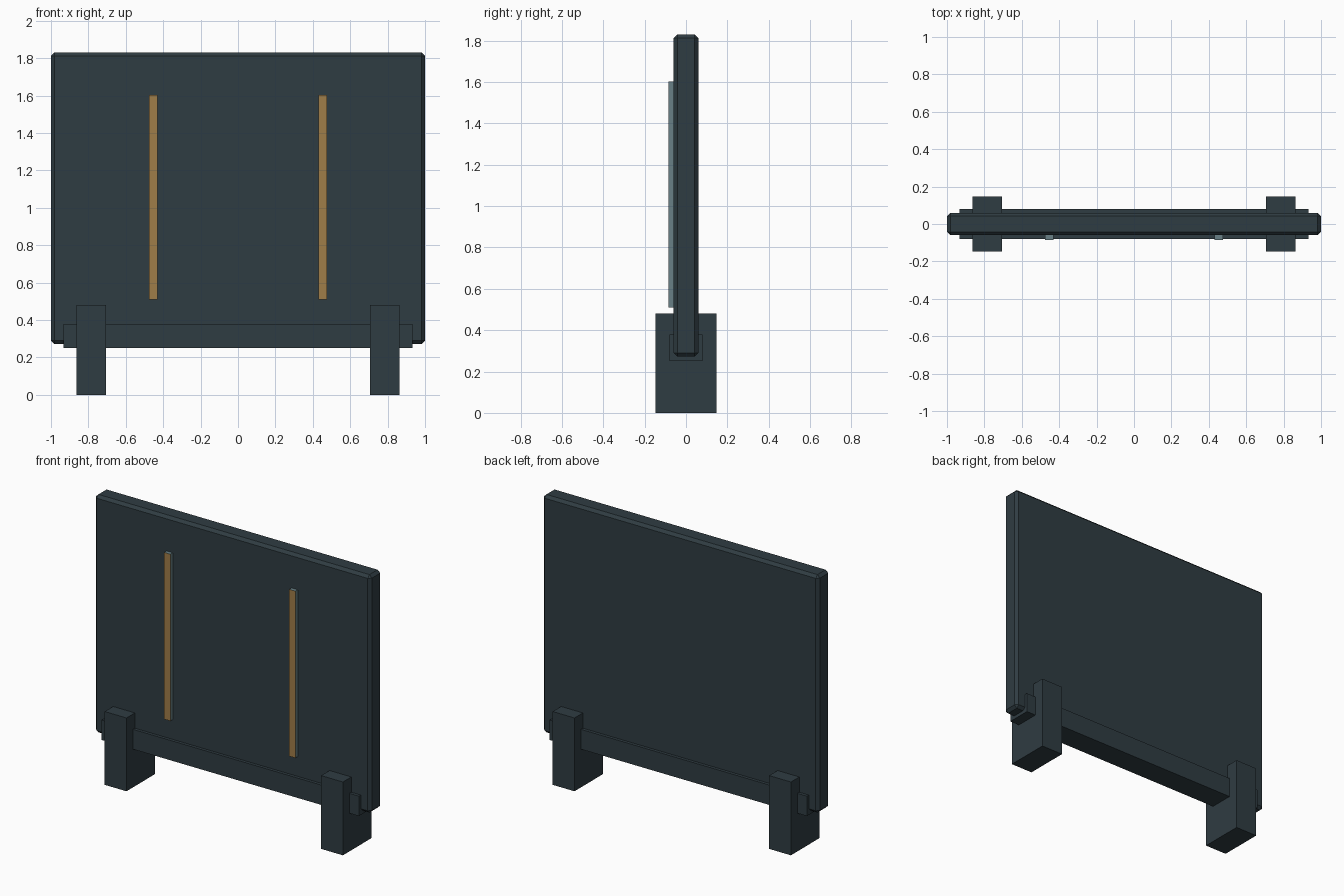
import bpy

if "Cube" in bpy.data.objects:
    bpy.data.objects.remove(bpy.data.objects["Cube"])


def material(name, rgb):
    m = bpy.data.materials.new(name)
    lin = [((c / 255 + 0.055) / 1.055) ** 2.4 for c in rgb]
    m.diffuse_color = (*lin, 1)
    m.use_nodes = True
    m.node_tree.nodes["Principled BSDF"].inputs["Base Color"].default_value = m.diffuse_color
    return m


slate = material("dark slate", (47, 60, 66))
grey = material("blue grey", (104, 128, 134))
gold = material("dull gold", (160, 125, 72))


def box(name, lo, hi, mat):
    """Flat-faced box between two corners."""
    bpy.ops.mesh.primitive_cube_add(size=1)
    ob = bpy.context.object
    ob.name = name
    for v in ob.data.vertices:
        v.co = [l + (h - l) * (c + 0.5) for l, h, c in zip(lo, hi, v.co)]
    ob.data.materials.append(mat)
    return ob


# Large chamfered panel
panel = box("panel", (-1, -0.06, 0.272), (1, 0.06, 1.83), slate)
bevel = panel.modifiers.new("chamfer", "BEVEL")
bevel.width = 0.018
bevel.segments = 1

# Bottom rail wrapping the panel's lower edge
box("bottom_rail", (-0.932, -0.08, 0.25), (0.932, 0.08, 0.38), slate)

for side, s in (("left", -1), ("right", 1)):
    # Foot block
    x = s * 0.784
    box(side + "_foot", (x - 0.079, -0.147, 0), (x + 0.079, 0.147, 0.48), slate)
    # Raised strip: grey sides, gold front
    x = s * 0.453
    strip = box(side + "_strip", (x - 0.0225, -0.085, 0.51), (x + 0.0225, -0.055, 1.602), grey)
    strip.data.materials.append(gold)
    for f in strip.data.polygons:
        if f.normal.y < -0.5:
            f.material_index = 1
